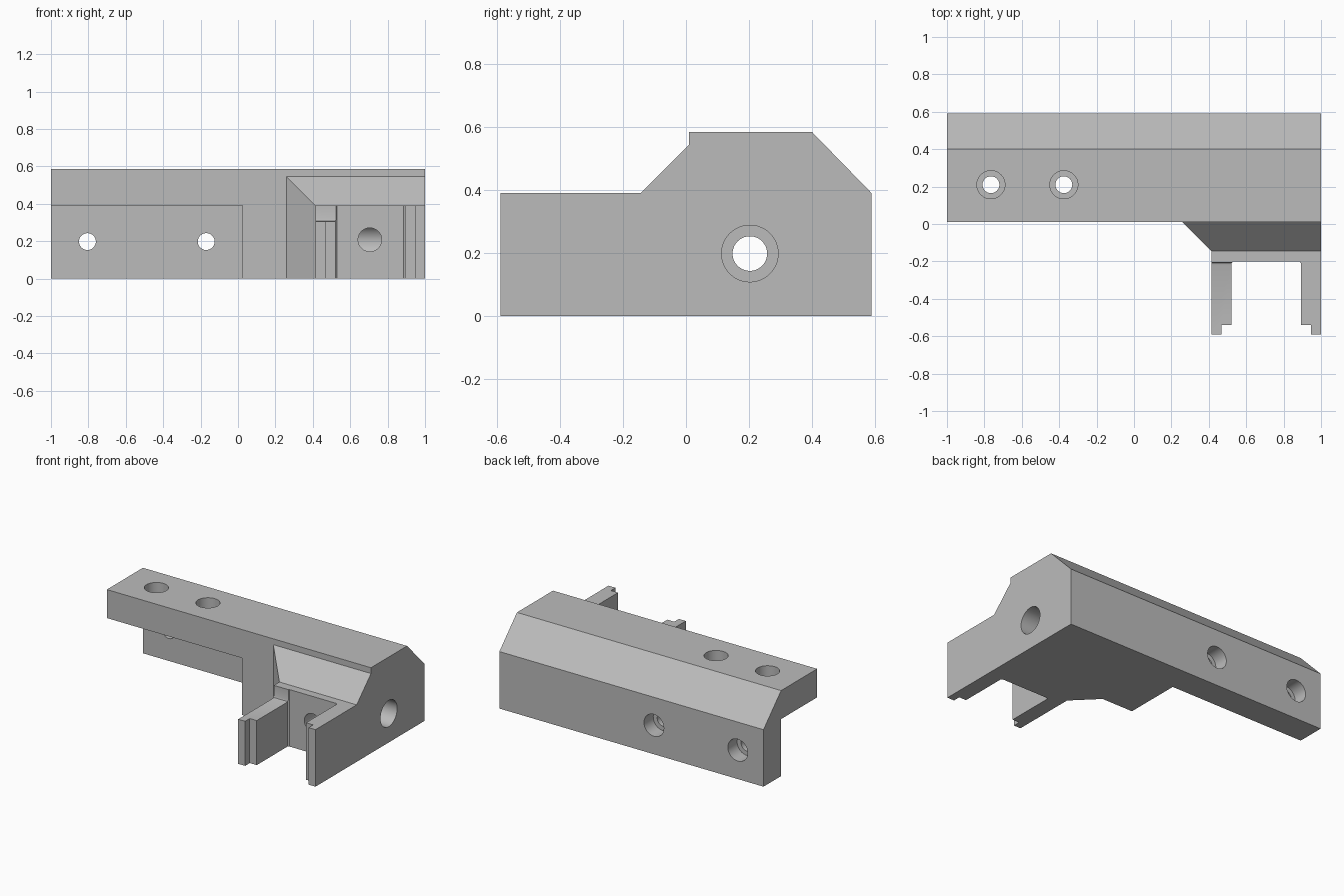
import bpy
import bmesh
from mathutils import Vector

default = bpy.data.objects.get("Cube")
if default:
    bpy.data.objects.remove(default, do_unlink=True)

grey = bpy.data.materials.new("mid grey")
grey.use_nodes = True
GREY = (0.5, 0.5, 0.5, 1)
grey.diffuse_color = GREY
grey.node_tree.nodes["Principled BSDF"].inputs["Base Color"].default_value = GREY


def prism(name, points, axis, start, end):
    """Extrude a 2D outline along x (points are y, z) or z (points are x, y)."""
    bm = bmesh.new()
    place = (lambda a, b: (start, a, b)) if axis == "x" else (lambda a, b: (a, b, start))
    face = bm.faces.new([bm.verts.new(place(a, b)) for a, b in points])
    move = Vector((end - start, 0, 0) if axis == "x" else (0, 0, end - start))
    moved = bmesh.ops.extrude_face_region(bm, geom=[face])["geom"]
    bmesh.ops.translate(bm, vec=move, verts=[v for v in moved if isinstance(v, bmesh.types.BMVert)])
    bmesh.ops.recalc_face_normals(bm, faces=bm.faces)
    mesh = bpy.data.meshes.new(name)
    bm.to_mesh(mesh)
    bm.free()
    mesh.materials.append(grey)
    obj = bpy.data.objects.new(name, mesh)
    bpy.context.collection.objects.link(obj)
    return obj


def cylinder(name, start, end, radius):
    """Closed cylinder between two points."""
    start, end = Vector(start), Vector(end)
    axis = end - start
    bpy.ops.mesh.primitive_cylinder_add(vertices=48, radius=radius, depth=axis.length,
                                        location=(start + end) / 2,
                                        rotation=axis.to_track_quat("Z", "Y").to_euler())
    obj = bpy.context.object
    obj.name = name
    obj.data.materials.append(grey)
    return obj


def combine(target, other, operation):
    """Apply a boolean and remove the helper."""
    mod = target.modifiers.new(operation, "BOOLEAN")
    mod.operation, mod.object, mod.solver = operation, other, "EXACT"
    bpy.context.view_layer.objects.active = target
    bpy.ops.object.modifier_apply(modifier=mod.name)
    bpy.data.objects.remove(other, do_unlink=True)


# Long bar with chamfered back edge, hollowed to an angle section on one side
bracket = prism("corner_bracket", [(0.01, 0), (0.59, 0), (0.59, 0.39), (0.4, 0.585), (0.01, 0.585)],
                "x", -1, 1)
undercut = prism("undercut", [(-0.1, -0.1), (0.4, -0.1), (0.4, 0.39), (-0.1, 0.39)], "x", -1.1, 0.025)
combine(bracket, undercut, "DIFFERENCE")

# Forked arm: plan outline trimmed by a side profile
plan = [(0.26, 0.1), (0.26, 0.01), (0.415, -0.145), (0.415, -0.59), (0.467, -0.59), (0.467, -0.54),
        (0.52, -0.54), (0.52, -0.21), (0.53, -0.2), (0.885, -0.2), (0.893, -0.21),
        (0.893, -0.54), (0.947, -0.54), (0.947, -0.59), (1, -0.59), (1, 0.1)]
arm = prism("forked_arm", plan, "z", 0, 0.7)
slope = prism("arm_profile", [(-0.7, -0.1), (0.2, -0.1), (0.2, 0.545), (0.01, 0.545),
                              (-0.145, 0.39), (-0.7, 0.39)], "x", 0, 1.2)
combine(arm, slope, "INTERSECT")

# Lower prong top with a small fillet at the wall
lower = prism("prong_trim", [(-0.7, 0.305), (-0.22, 0.305), (-0.209, 0.309), (-0.205, 0.32),
                             (-0.205, 0.5), (-0.7, 0.5)], "x", 0.3, 0.535)
combine(arm, lower, "DIFFERENCE")
combine(bracket, arm, "UNION")

# Counterbored screw holes through the top and the back
for x in (-0.765, -0.375):
    combine(bracket, cylinder("top_hole", (x, 0.21, 0.3), (x, 0.21, 0.7), 0.045), "DIFFERENCE")
    combine(bracket, cylinder("top_bore", (x, 0.21, 0.485), (x, 0.21, 0.7), 0.075), "DIFFERENCE")
for x in (-0.805, -0.17):
    combine(bracket, cylinder("back_hole", (x, 0.3, 0.198), (x, 0.7, 0.198), 0.045), "DIFFERENCE")
    combine(bracket, cylinder("back_bore", (x, 0.49, 0.198), (x, 0.7, 0.198), 0.075), "DIFFERENCE")

# Lengthwise bore from the end, and the hole that meets it from the fork
combine(bracket, cylinder("end_hole", (-0.1, 0.203, 0.198), (1.1, 0.203, 0.198), 0.055), "DIFFERENCE")
combine(bracket, cylinder("end_bore", (0.22, 0.203, 0.198), (1.1, 0.203, 0.198), 0.09), "DIFFERENCE")
combine(bracket, cylinder("fork_hole", (0.705, -0.3, 0.208), (0.705, 0.2, 0.208), 0.063), "DIFFERENCE")

# Smooth the round holes, keep the edges sharp
bpy.ops.object.select_all(action="DESELECT")
bracket.select_set(True)
bpy.context.view_layer.objects.active = bracket
bpy.ops.object.shade_smooth_by_angle()
